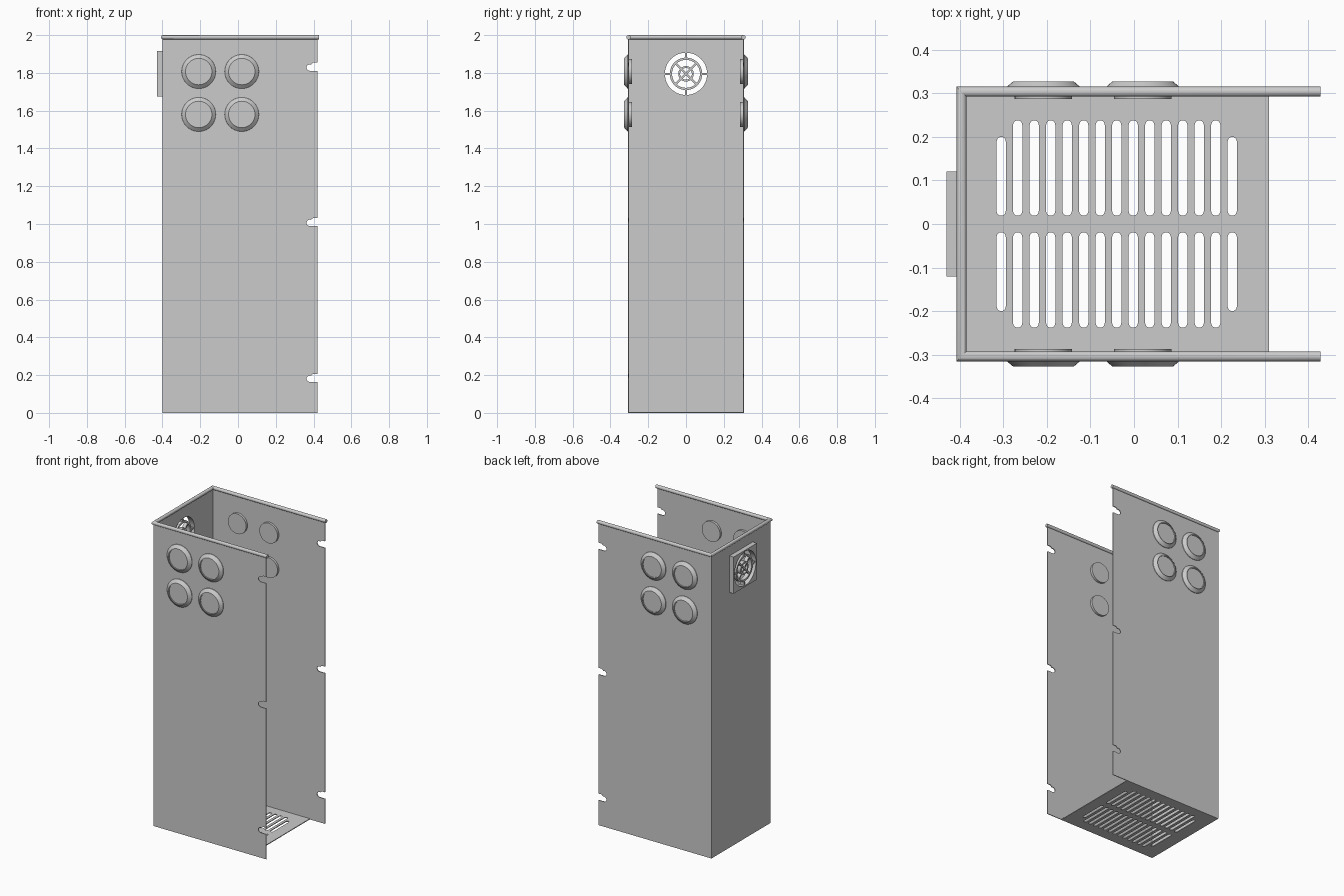
import bpy, bmesh
from math import sin, cos, pi, radians
from mathutils import Matrix

if "Cube" in bpy.data.objects:
    bpy.data.objects.remove(bpy.data.objects["Cube"])


def smooth(ob):
    bpy.ops.object.select_all(action='DESELECT')
    ob.select_set(True)
    bpy.context.view_layer.objects.active = ob
    bpy.ops.object.shade_smooth_by_angle(angle=radians(30))


def plate(name, loops, thick, loc, rot=(0, 0, 0)):
    """Flat sheet from an outline plus hole loops, extruded both ways."""
    cu = bpy.data.curves.new(name, 'CURVE')
    cu.dimensions = '2D'
    cu.fill_mode = 'BOTH'
    cu.extrude = thick / 2
    for loop in loops:
        sp = cu.splines.new('POLY')
        sp.points.add(len(loop) - 1)
        for p, (u, v) in zip(sp.points, loop):
            p.co = (u, v, 0, 1)
        sp.use_cyclic_u = True
    ob = bpy.data.objects.new(name, cu)
    ob.location = loc
    ob.rotation_euler = [radians(a) for a in rot]
    bpy.context.collection.objects.link(ob)
    bpy.ops.object.select_all(action='DESELECT')
    ob.select_set(True)
    bpy.context.view_layer.objects.active = ob
    bpy.ops.object.convert(target='MESH')
    ob = bpy.context.view_layer.objects.active
    ob.name = name
    smooth(ob)
    return ob


def from_bmesh(name, bm):
    bmesh.ops.recalc_face_normals(bm, faces=bm.faces)
    me = bpy.data.meshes.new(name)
    bm.to_mesh(me)
    bm.free()
    ob = bpy.data.objects.new(name, me)
    bpy.context.collection.objects.link(ob)
    smooth(ob)
    return ob


def rect(u0, v0, u1, v1):
    return [(u0, v0), (u1, v0), (u1, v1), (u0, v1)]


def arc(u, v, r, a0, a1, n):
    return [(u + r * cos(radians(a0 + (a1 - a0) * i / n)),
             v + r * sin(radians(a0 + (a1 - a0) * i / n))) for i in range(n + 1)]


def slot(u, v0, v1, r):
    return arc(u, v1 - r, r, 0, 180, 8) + arc(u, v0 + r, r, 180, 360, 8)


# Side walls with three hooked notches in the open edge
side = [(-0.40, 0), (0.42, 0)]
for z in (0.183, 1.008, 1.83):
    side += [(0.42, z - 0.019)] + arc(0.38, z - 0.002, 0.017, 270, 70, 12)
    side += [(0.398, z + 0.024), (0.42, z + 0.024)]
side += [(0.42, 1.985), (-0.40, 1.985)]
for s, label in ((-1, "front"), (1, "back")):
    plate(label + "_wall", [side], 0.005, (0, s * 0.3045, 0), (90, 0, 0))

# End wall with fan opening
FZ, FR = 1.795, 0.112
hole = arc(0, FZ, FR, 0, 360, 48)[:-1]
plate("end_wall", [rect(-0.305, 0, 0.305, 1.985), hole], 0.006,
      (-0.397, 0, 0), (90, 0, 90))

# Floor with two rows of vent slots
loops = [rect(-0.40, -0.305, 0.31, 0.305)]
for i in range(15):
    x = -0.305 + i * 0.0379
    end = 0.20 if i in (0, 14) else 0.238
    loops += [slot(x, 0.019, end, 0.0105), slot(x, -end, -0.019, 0.0105)]
plate("vented_floor", loops, 0.005, (0, 0, 0.0025))

# Fan frame and grille
plate("fan_frame", [rect(-0.12, FZ - 0.12, 0.12, FZ + 0.12), hole], 0.03,
      (-0.415, 0, 0), (90, 0, 90))
for name, r, w in (("grille_outer_ring", 0.08, 0.012), ("grille_inner_ring", 0.036, 0.01)):
    plate(name, [arc(0, FZ, r + w / 2, 0, 360, 48)[:-1],
                 arc(0, FZ, r - w / 2, 0, 360, 48)[:-1]], 0.026,
          (-0.412, 0, 0), (90, 0, 90))
for i in range(4):
    for name, a0, r0, r1 in (("grille_spoke", 45, 0.0, 0.08), ("grille_tab", 0, 0.078, 0.114)):
        a = radians(a0 + 90 * i)
        bar = [(u * cos(a) - v * sin(a), FZ + u * sin(a) + v * cos(a))
               for u, v in rect(r0, -0.005, r1, 0.005)]
        plate(name, [bar], 0.024, (-0.412, 0, 0), (90, 0, 90))

# Rolled rim around three sides with mitred corners
bm = bmesh.new()
R, N = 0.0115, 16
rings = []
for x, y, dx, dy in ((0.428, -0.304, 0, -1), (-0.396, -0.304, -1, -1),
                     (-0.396, 0.304, -1, 1), (0.428, 0.304, 0, 1)):
    rings.append([bm.verts.new((x + dx * R * cos(2 * pi * k / N),
                                y + dy * R * cos(2 * pi * k / N),
                                2 - R + R * sin(2 * pi * k / N))) for k in range(N)])
for a, b in zip(rings, rings[1:]):
    for k in range(N):
        bm.faces.new((a[k], a[(k + 1) % N], b[(k + 1) % N], b[k]))
bm.faces.new(rings[0])
bm.faces.new(rings[-1])
from_bmesh("rolled_rim", bm)

# Round knockout plugs: four on each side wall
profile = [(0, 0.287), (0.066, 0.287), (0.066, 0.303), (0.091, 0.303), (0.090, 0.310),
           (0.070, 0.327), (0.066, 0.327), (0.066, 0.321), (0, 0.321)]
for s, label in ((-1, "front"), (1, "back")):
    for x in (-0.208, 0.02):
        for z in (1.58, 1.807):
            bm = bmesh.new()
            vs = [bm.verts.new((r, s * y, 0)) for r, y in profile]
            es = [bm.edges.new(e) for e in zip(vs, vs[1:])]
            bmesh.ops.spin(bm, geom=vs + es, cent=(0, 0, 0), axis=(0, 1, 0),
                           angle=2 * pi, steps=40)
            bmesh.ops.remove_doubles(bm, verts=bm.verts, dist=0.0005)
            bm.transform(Matrix.Translation((x, 0, z)))
            from_bmesh(label + "_plug", bm)
